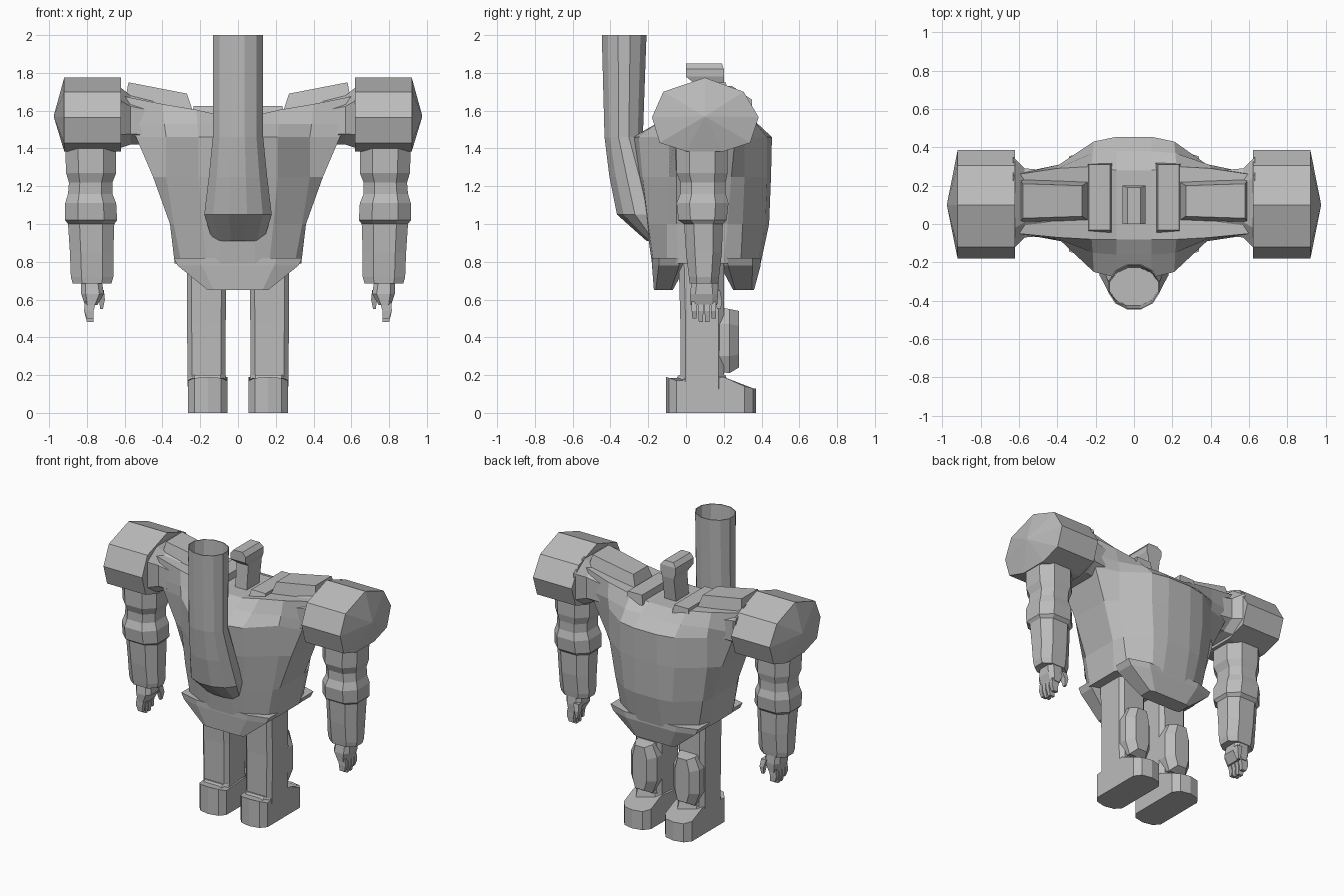
import bpy, bmesh, math

grey = bpy.data.materials.new("plain grey")
grey.diffuse_color = (0.5, 0.5, 0.5, 1)


def loft(name, rings, mirror=False, cap_end=True, ladder=False):
    """Skin a list of equal-length rings and close the ends."""
    bm = bmesh.new()
    vs = [[bm.verts.new(p) for p in r] for r in rings]
    n = len(vs[0])
    for a, b in zip(vs, vs[1:]):
        for i in range(n):
            j = (i + 1) % n
            bm.faces.new((a[i], a[j], b[j], b[i]))
    for r in ([vs[0], vs[-1]] if cap_end else [vs[0]]):
        if ladder:
            for i in range(n // 2 - 1):
                bm.faces.new((r[i], r[i + 1], r[n - 2 - i], r[n - 1 - i]))
        else:
            bm.faces.new(r)
    bmesh.ops.recalc_face_normals(bm, faces=bm.faces)
    me = bpy.data.meshes.new(name)
    bm.to_mesh(me)
    bm.free()
    me.materials.append(grey)
    ob = bpy.data.objects.new(name, me)
    bpy.context.collection.objects.link(ob)
    if mirror:
        ob.modifiers.new("mirror", 'MIRROR')
    return ob


def oct_z(z, x0, x1, y0, y1, c=0.3):
    """Chamfered rectangle lying flat at height z."""
    a, b = (x1 - x0) * c, (y1 - y0) * c
    return [(x0 + a, y0, z), (x1 - a, y0, z), (x1, y0 + b, z), (x1, y1 - b, z),
            (x1 - a, y1, z), (x0 + a, y1, z), (x0, y1 - b, z), (x0, y0 + b, z)]


def box_z(z, x0, x1, y0, y1):
    return [(x0, y0, z), (x1, y0, z), (x1, y1, z), (x0, y1, z)]


# Torso: back and front outlines at four columns per half
def torso_ring(z, xs, xm, backs, fronts, rise=(0, 0, 0, 0)):
    cols = (0.09, 0.21 * xm / 0.38, xm, xs)
    back = [(x, y, z + r) for x, y, r in zip(cols, backs, rise)]
    front = [(x, y, z + r) for x, y, r in zip(cols, fronts, rise)]
    flip = lambda pts: [(-x, y, zz) for x, y, zz in pts]
    return flip(back)[::-1] + back + front[::-1] + flip(front)


loft("torso", [
    torso_ring(0.79, 0.335, 0.30, (-.18, -.17, -.10, -.04), (.395, .38, .29, .20)),
    torso_ring(1.0, 0.36, 0.34, (-.21, -.20, -.10, -.05), (.44, .42, .30, .22)),
    torso_ring(1.25, 0.45, 0.38, (-.26, -.23, -.09, -.05), (.45, .43, .31, .24)),
    torso_ring(1.46, 0.54, 0.38, (-.28, -.25, -.09, -.06), (.455, .43, .31, .26)),
    torso_ring(1.53, 0.58, 0.39, (-.16, -.15, -.08, -.06), (.38, .37, .31, .27)),
    torso_ring(1.575, 0.60, 0.40, (-.08, -.08, -.07, -.05), (.28, .30, .29, .26),
               (0, 0.03, 0.06, 0.10)),
], ladder=True)

# Lower skirt lips at back and front
for name, ya, yb, yc, yd in (("rear_skirt", -.18, 0.0, -.17, -.07),
                             ("front_skirt", .18, .395, .25, .36)):
    loft(name, [oct_z(0.82, -.34, .34, ya, yb, 0.2),
                oct_z(0.78, -.32, .32, ya, yb, 0.2),
                oct_z(0.65, -.16, .16, yc, yd, 0.1)])

# Collar plates beside the neck
loft("collar_plate", [box_z(1.54, .11, .25, -.06, .32),
                      box_z(1.625, .125, .235, -.03, .31)], True)

# Raised shoulder straps
loft("shoulder_strap", [
    [(.24, .02, 1.60), (.24, .22, 1.60), (.27, .20, 1.69), (.27, .04, 1.69)],
    [(.60, .00, 1.64), (.60, .24, 1.64), (.58, .21, 1.75), (.58, .03, 1.75)]], True)


# Shoulder joints, flaring towards the drums
def joint(x, y0, y1, z0, z1):
    return [(x, p, q) for p, q, _ in oct_z(0, y0, y1, z0, z1, 0.22)]


loft("shoulder_joint", [joint(.45, -.06, .28, 1.42, 1.65), joint(.57, -.07, .29, 1.42, 1.68),
                        joint(.63, -.13, .35, 1.40, 1.73)], True)

# Shoulder drums with a pointed outer cap
drum = [(.10, 1.775), (.305, 1.70), (.385, 1.565), (.34, 1.43), (.2, 1.385),
        (0, 1.385), (-.14, 1.43), (-.18, 1.565), (-.12, 1.70)]
loft("shoulder_drum", [[(.62, y, z) for y, z in drum], [(.92, y, z) for y, z in drum],
                       [(.975, .1 + (y - .1) * .02, 1.57 + (z - 1.57) * .02) for y, z in drum]], True)

# Arms
arm = [(1.40, .645, .915, -.05, .22), (1.27, .645, .91, -.05, .22),
       (1.22, .665, .895, -.03, .21), (1.16, .665, .90, -.03, .21),
       (1.11, .645, .915, -.05, .225), (1.02, .64, .915, -.04, .215),
       (1.00, .655, .90, -.01, .195), (.85, .66, .89, .00, .19),
       (.72, .66, .885, .015, .175), (.685, .67, .875, .02, .17)]
loft("arm", [oct_z(*a, 0.25) for a in arm], True)

# Hands: palm, four fingers and a thumb
loft("palm", [oct_z(.69, .72, .83, .03, .165, .2), oct_z(.63, .71, .83, .02, .17, .2),
              oct_z(.57, .745, .81, .025, .165, .2)], True)
for i in range(4):
    y = .03 + i * .034
    tip = .48 if i in (1, 2) else .50
    loft(f"finger_{i + 1}", [box_z(.59, .75, .81, y, y + .028), box_z(.54, .765, .815, y, y + .028),
                             box_z(tip, .765, .80, y + .004, y + .026)], True)
loft("thumb", [box_z(.65, .71, .75, .13, .18), box_z(.60, .705, .735, .15, .19),
               box_z(.55, .715, .73, .165, .185)], True)

# Legs
loft("leg", [oct_z(.05, .065, .265, -.03, .20, .12), oct_z(.48, .065, .27, -.03, .20, .12),
             oct_z(.85, .06, .27, -.04, .20, .12)], True)
# Knee pads
loft("knee_pad", [[(x, .17, z) for x, z in
                   ((.10, .22), (.23, .22), (.265, .30), (.265, .47), (.23, .56), (.10, .56), (.065, .47), (.065, .30))],
                  [(x, .23, z) for x, z in
                   ((.10, .21), (.23, .21), (.265, .30), (.265, .47), (.23, .55), (.10, .55), (.065, .47), (.065, .30))],
                  [(x, .28, z) for x, z in
                   ((.13, .24), (.20, .24), (.22, .31), (.22, .46), (.20, .54), (.13, .54), (.11, .46), (.11, .31))]], True)

# Feet: rounded plan with a sloping top
plan = [(.055, -.05), (.09, -.09), (.16, -.105), (.23, -.09), (.265, -.05),
        (.265, .20), (.265, .31), (.23, .355), (.16, .37), (.09, .355), (.055, .31), (.055, .20)]
top = [.17, .185, .19, .185, .17, .19, .14, .13, .13, .13, .14, .19]
loft("foot", [[(x, y, 0) for x, y in plan], [(x, y, z) for (x, y), z in zip(plan, top)]], True)
loft("ankle", [oct_z(.12, .055, .265, -.085, .23, .15), oct_z(.20, .065, .26, -.04, .21, .15)], True)


# Chimney: hollow pipe that widens into a wedge base
def pipe(z, rx, y0, y1, t=0.0):
    cy, ry = (y0 + y1) / 2, (y1 - y0) / 2
    return [((rx - t) * math.cos(math.tau * (i + .5) / 12), cy + (ry - t) * math.sin(math.tau * (i + .5) / 12), z)
            for i in range(12)]


loft("chimney", [pipe(.91, .14, -.21, -.10), pipe(1.05, .185, -.37, -.10), pipe(1.25, .16, -.41, -.15),
                 pipe(1.46, .138, -.435, -.225), pipe(2.0, .138, -.45, -.205),
                 pipe(2.0, .138, -.45, -.205, .006), pipe(1.6, .135, -.435, -.22, .006)])

# Head
loft("head", [box_z(1.55, -.045, .045, .03, .17), box_z(1.74, -.045, .045, .05, .20),
              box_z(1.78, -.06, .06, 0, .20), box_z(1.82, -.06, .06, 0, .20),
              box_z(1.85, -.035, .035, 0, .19)])
